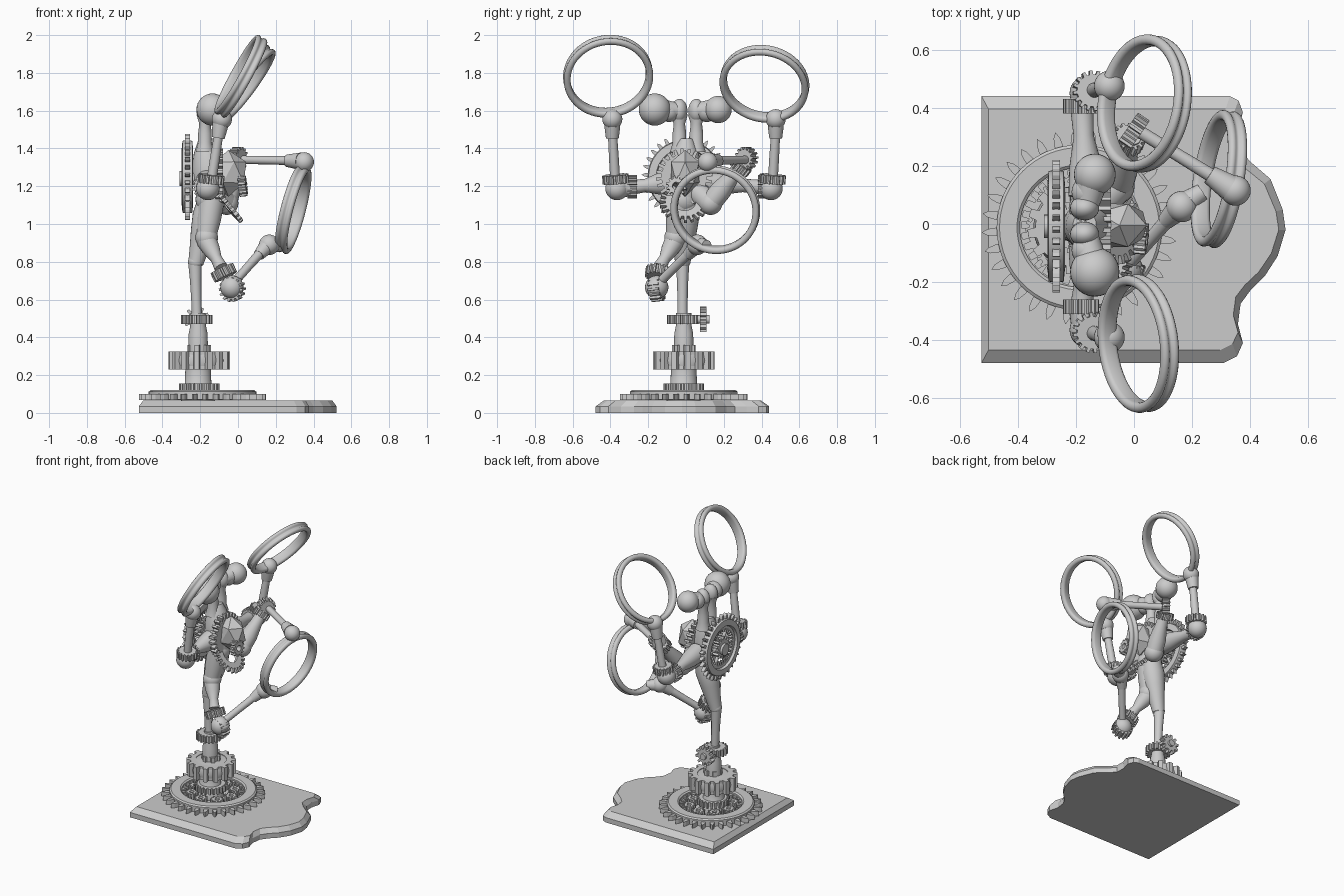
import bpy, bmesh, math
from mathutils import Vector
from math import cos, sin, pi

if "Cube" in bpy.data.objects:
    bpy.data.objects.remove(bpy.data.objects["Cube"])

def V(*a): return Vector(a)

def finish(bm, name, smooth=35, pos=(0, 0, 0), axis=(0, 0, 1)):
    bmesh.ops.recalc_face_normals(bm, faces=bm.faces)
    me = bpy.data.meshes.new(name)
    bm.to_mesh(me)
    bm.free()
    ob = bpy.data.objects.new(name, me)
    bpy.context.collection.objects.link(ob)
    ob.location = pos
    ob.rotation_mode = 'QUATERNION'
    ob.rotation_quaternion = V(0, 0, 1).rotation_difference(Vector(axis))
    if smooth:
        bpy.context.view_layer.objects.active = ob
        ob.select_set(True)
        bpy.ops.object.shade_smooth_by_angle(angle=math.radians(smooth))
        ob.select_set(False)
    return ob

def ball(name, pos, r, scale=(1, 1, 1)):
    bm = bmesh.new()
    bmesh.ops.create_uvsphere(bm, u_segments=28, v_segments=16, radius=r)
    ob = finish(bm, name, 35, pos)
    ob.scale = scale
    return ob

def lathe(name, prof, pos, axis=(0, 0, 1), n=32, closed=False, smooth=35):
    # revolve (radius, height) points about the axis
    bm = bmesh.new()
    rows = [[bm.verts.new((r * cos(2*pi*i/n), r * sin(2*pi*i/n), h)) for i in range(n)] for r, h in prof]
    pairs = list(zip(rows, rows[1:])) + ([(rows[-1], rows[0])] if closed else [])
    for a, b in pairs:
        for i in range(n):
            j = (i + 1) % n
            bm.faces.new((a[i], a[j], b[j], b[i]))
    if not closed:
        bm.faces.new(rows[0][::-1])
        bm.faces.new(rows[-1])
    return finish(bm, name, smooth, pos, axis)

def limb(name, a, b, *radii):
    # tapered limb, radii spread evenly from a to b
    a, b = Vector(a), Vector(b)
    L = (b - a).length
    k = len(radii) - 1
    return lathe(name, [(r, L * i / k) for i, r in enumerate(radii)], a, b - a, 24)

SQUARE = [(0, 0), (.1, 1), (.48, 1), (.58, 0)]
LEAF = [(0, 0), (.02, .3), (.1, .7), (.27, 1), (.44, .7), (.52, .3), (.54, 0)]

def gear(name, pos, axis, tip, root, thick, n, hole=0, hole_tip=None, tooth=SQUARE):
    # toothed disc or ring, centred on pos; hole_tip adds inward teeth
    bm = bmesh.new()
    hole_tip = hole if hole_tip is None else hole_tip
    rows = []
    for h in (-thick / 2, thick / 2):
        out, inn = [], []
        for i in range(n):
            for f, t in tooth:
                a = 2 * pi * (i + f) / n
                ro, ri = root + (tip - root) * t, hole + (hole_tip - hole) * (t > .5)
                out.append(bm.verts.new((ro * cos(a), ro * sin(a), h)))
                if hole:
                    inn.append(bm.verts.new((ri * cos(a), ri * sin(a), h)))
        rows.append((out, inn))
    m = len(rows[0][0])
    for i in range(m):
        j = (i + 1) % m
        for s in ((0, 1) if hole else (0,)):
            lo, hi = rows[0][s], rows[1][s]
            bm.faces.new((lo[i], lo[j], hi[j], hi[i]))
        if hole:
            for o, q in rows:
                bm.faces.new((o[i], o[j], q[j], q[i]))
    if not hole:
        for o, q in rows:
            bm.faces.new(o)
    return finish(bm, name, 0, pos, axis)

def hoop(name, pos, axis):
    # hand-held hoop: two rounded rims with a groove between
    prof = [(.22 + .018 * cos(a), s * .018 + .016 * sin(a)) for s, a0 in ((-1, -pi), (1, -pi / 3))
            for a in [a0 + 4 * pi / 3 * k / 8 for k in range(9)]]
    return lathe(name, prof, pos, axis, 56, True, 65)

# base plaque with chamfered edge
half = [(-.525, -.478), (.31, -.478), (.355, -.455), (.375, -.41), (.358, -.345), (.367, -.275), (.4, -.23),
        (.45, -.18), (.495, -.11), (.522, -.02), (.512, .05), (.47, .155), (.4, .215), (.362, .26), (.358, .32),
        (.375, .385), (.36, .425), (.33, .44), (-.525, .44)]
bm = bmesh.new()
rows = [[bm.verts.new((x * s, (y + .02) * t - .02, z)) for x, y in half]
        for z, s, t in ((0, 1, 1), (.035, 1, 1), (.066, .955, .905))]
for a, b in zip(rows, rows[1:]):
    for i in range(len(half)):
        j = (i + 1) % len(half)
        bm.faces.new((a[i], a[j], b[j], b[i]))
bm.faces.new(rows[0][::-1])
bm.faces.new(rows[2])
finish(bm, "base_plaque", 0)

# large ring gear lying on the base, with small gears inside
bx, by = -.188, -.012
gear("base_ring_teeth", (bx, by, .085), (0, 0, 1), .337, .275, .032, 32, .20, .175, LEAF)
lathe("base_ring_rim", [(.285, .07), (.285, .112), (.275, .12), (.215, .12), (.205, .112), (.205, .07)],
      (bx, by, 0), n=64, closed=True)
for i in range(8):
    a = 2 * pi * i / 8
    gear("base_planet_gear", (bx + .142 * cos(a), by + .142 * sin(a), .088), (0, 0, 1), .045, .032, .04, 10, .015)

# stacked pedestal
px, py = -.205, -.012
gear("pedestal_lower_gear", (px, py, .135), (0, 0, 1), .108, .09, .04, 22)
lathe("pedestal_hub", [(.09, .066), (.09, .12), (.07, .15), (.068, .23), (.12, .235), (.12, .32), (.052, .325),
                       (.05, .42), (.042, .46), (.04, .53)], (px - .006, py, 0))
gear("pedestal_main_gear", (px, py, .278), (0, 0, 1), .162, .135, .095, 14, .1)
lathe("pedestal_main_rim", [(.135, -.03), (.142, 0), (.135, .03), (.1, .03), (.1, -.03)], (px, py, .278), closed=True)
gear("pedestal_key", (px, py, .34), (0, 0, 1), .062, .05, .04, 6)
gear("ankle_gear", (-.219, -.018, .495), (0, 0, 1), .083, .066, .048, 18)
gear("ankle_side_gear", (-.219, .092, .495), (0, 1, 0), .068, .048, .035, 10)
limb("ankle_axle", (-.219, 0, .495), (-.219, .125, .495), .022, .022)

# standing leg
limb("standing_shin", (-.217, -.018, .5), (-.228, -.018, .8), .027, .027, .03, .036)
ball("standing_knee", (-.225, -.018, .8), .04)
limb("standing_thigh", (-.224, -.018, .79), (-.145, .0, 1.13), .04, .052, .066, .076, .066)

# raised leg
limb("raised_thigh", (-.14, -.03, 1.12), (-.168, -.055, .93), .068, .064, .052)
ball("raised_knee", (-.166, -.055, .928), .06)
limb("raised_calf", (-.165, -.06, .91), (-.09, -.14, .77), .054, .046, .03, .036)
leg_axis = (.42, -.12, -.88)
gear("raised_ankle_gear", (-.075, -.15, .742), leg_axis, .066, .052, .05, 16)
gear("raised_heel_gear", (-.03, -.155, .655), (.3, .9, .1), .066, .052, .06, 14)
ball("raised_heel", (-.032, -.155, .665), .062)
limb("raised_foot_rod", (-.03, -.15, .68), (.13, .03, .86), .023, .023, .026)
limb("raised_foot_cuff", (.11, .01, .835), (.15, .05, .88), .03, .042)
ball("raised_foot_ball", (.165, .06, .89), .054)
limb("raised_foot_pin", (.16, .06, .89), (.235, .11, .885), .045, .03)

# torso
ball("pelvis", (-.145, -.015, 1.13), .08)
limb("torso", (-.14, -.01, 1.1), (-.17, .0, 1.45), .07, .08, .09, .085, .07, .04)
limb("back_axle", (-.14, -.008, 1.24), (-.31, -.008, 1.24), .04, .04)
bm = bmesh.new()
bmesh.ops.create_icosphere(bm, subdivisions=1, radius=1)
for v in bm.verts:
    v.co = V(v.co.x * .105, v.co.y * .085, v.co.z * .12) * (1.03 + .06 * sin(40 * v.co.x + 17 * v.co.z))
finish(bm, "faceted_heart", 0, (-.05, -.005, 1.275))
gear("chest_gear", (-.1, -.01, 1.25), (1, 0, 0), .15, .12, .04, 24, .06)
gear("chest_front_gear", (.025, -.05, 1.2), (1, -.1, .1), .055, .042, .04, 12, .02)
gear("belly_gear", (-.065, -.01, 1.11), (.75, .05, .65), .13, .1, .022, 22, .06)

# toothed wheel behind the back
bc = (-.268, -.008, 1.25)
gear("back_wheel_teeth", bc, (1, 0, 0), .228, .185, .026, 30, .125, .105, LEAF)
lathe("back_wheel_rim", [(.19, -.026), (.195, 0), (.19, .026), (.15, .03), (.14, 0), (.15, -.03)],
      bc, (1, 0, 0), 56, True)
gear("back_wheel_hub", bc, (1, 0, 0), .075, .058, .05, 14)
for i in range(6):
    a = 2 * pi * i / 6
    d = V(0, cos(a), sin(a))
    limb("back_wheel_spoke", Vector(bc) + d * .04, Vector(bc) + d * .15, .012, .012)

# neck pillars and shoulder balls
for y, by2, r in ((-.035, -.165, .085), (.055, .17, .072)):
    s = 1 if by2 > 0 else -1
    limb("neck_pillar", (-.175, y, 1.38), (-.175, y, 1.58), .05, .036, .036, .03, .045)
    ball("neck_ball", (-.17, y, 1.6), .05, (1, .85, 1.25))
    limb("shoulder_link", (-.165, y, 1.6), (-.14, by2, 1.61), .04, .05, .058)
    ball("shoulder_ball", (-.135, by2, 1.606), r)
    ball("shoulder_bump", (-.16, s * .1 + .01, 1.595), .055)

# raised side arms: elbow, gears, forearm, hand
for s, gy, ey, hy, sy in ((-1, -.285, -.365, -.39, -.08), (1, .405, .45, .475, .1)):
    limb("upper_arm", (-.16, sy, 1.22), (-.18, gy, 1.195), .066, .056, .035, .04)
    gear("elbow_side_gear", (-.182, gy, 1.198), (0, 1, 0), .062, .05, .05, 16)
    limb("elbow_link", (-.18, gy, 1.195), (-.16, ey, 1.19), .045, .055)
    ball("elbow", (-.16, ey, 1.188), .062)
    gear("elbow_top_gear", (-.142, ey + s * .008, 1.238), (.1, s * .08, 1), .07, .056, .045, 16)
    limb("forearm", (-.145, ey + s * .008, 1.2), (-.1, hy, 1.49), .026, .026, .024)
    limb("wrist_cuff", (-.105, hy, 1.455), (-.09, hy, 1.545), .034, .04, .044)
    ball("hand", (-.085, hy, 1.555), .053)

# three hoops
hoop("left_hoop", (.015, -.412, 1.782), (.87, .1, -.48))
hoop("right_hoop", (.036, .415, 1.742), (.79, -.14, -.58))
hoop("front_hoop", (.292, .155, 1.076), (.955, -.15, -.25))

# front arm holding the lower hoop
limb("front_upper_arm", (-.13, .06, 1.17), (-.06, .13, 1.11), .06, .06)
ball("front_elbow", (-.06, .13, 1.11), .062)
limb("front_forearm", (-.06, .13, 1.11), (-.01, .3, 1.32), .056, .056, .04, .034)
gear("front_wrist_gear", (-.02, .29, 1.3), (.25, .6, .75), .058, .046, .04, 14)
gear("front_wrist_end_gear", (.0, .32, 1.348), (.8, -.55, 0), .06, .046, .05, 14)
limb("front_rod", (0, .33, 1.34), (.31, .14, 1.335), .022, .022, .024)
limb("front_hand_cuff", (.26, .17, 1.335), (.33, .125, 1.332), .033, .046)
ball("front_hand", (.35, .115, 1.328), .052)
